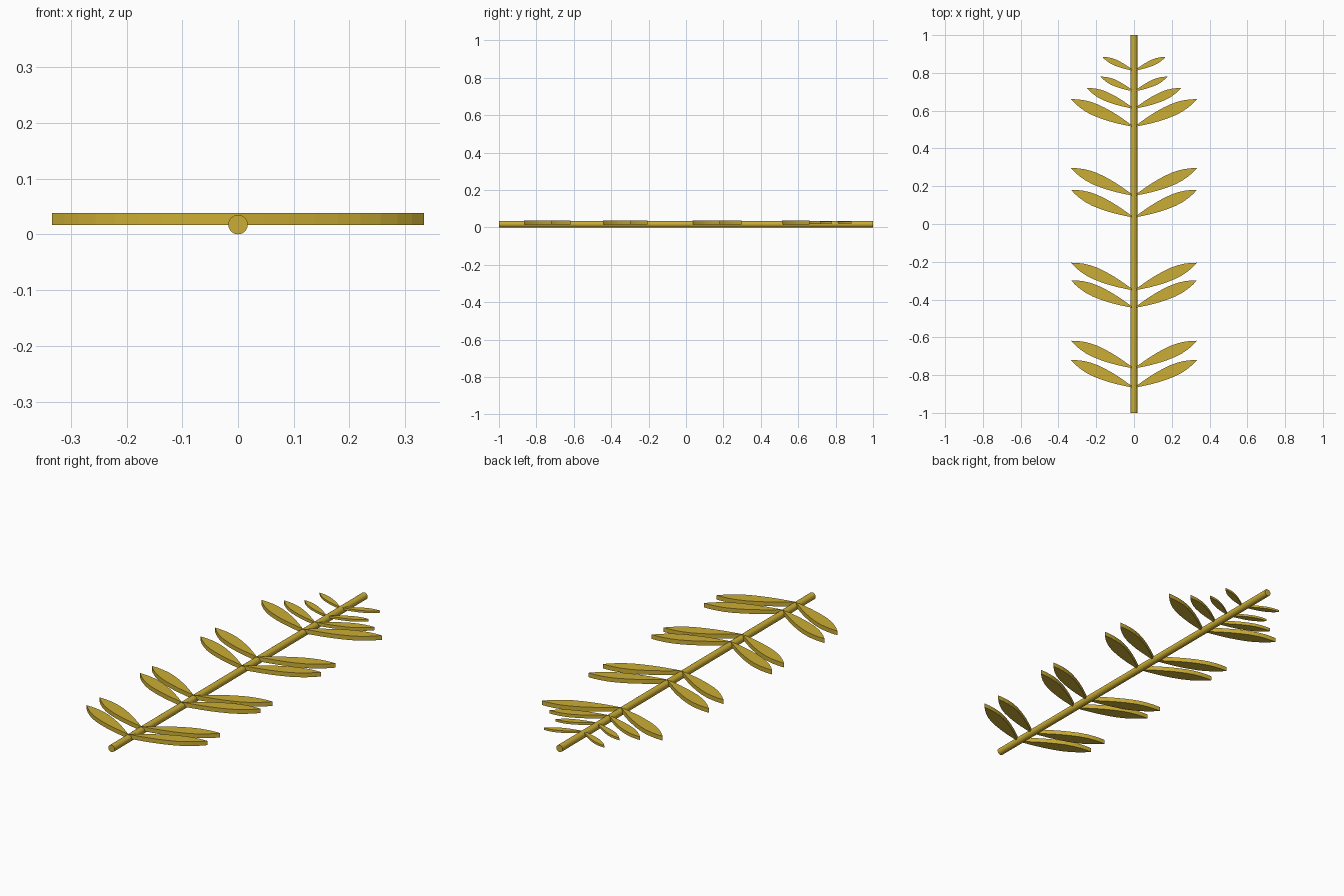
import bpy, bmesh, math

if "Cube" in bpy.data.objects:
    bpy.data.objects.remove(bpy.data.objects["Cube"])

gold = bpy.data.materials.new("gold")
gold.diffuse_color = (0.6, 0.42, 0.035, 1)
gold.use_nodes = True
gold.node_tree.nodes["Principled BSDF"].inputs["Base Color"].default_value = gold.diffuse_color

# Straight round stem lying along y
bpy.ops.mesh.primitive_cylinder_add(vertices=24, radius=0.0175, depth=2,
                                    location=(0, 0, 0.0175),
                                    rotation=(math.pi / 2, 0, 0))
stem = bpy.context.object
stem.name = "stem"
stem.data.materials.append(gold)
bpy.ops.object.shade_smooth_by_angle(angle=math.radians(40))

# Half widths of a leaf along its midrib (fraction of length, half width)
WIDTHS = [(0.12, 0.010), (0.25, 0.0195), (0.38, 0.0265), (0.5, 0.0305),
          (0.62, 0.032), (0.73, 0.029), (0.83, 0.022), (0.92, 0.012)]
TIP_X, TIP_Y, THICK, MID_Z = 0.334, 0.147, 0.0215, 0.0275


def leaf(name, base_y, scale, side):
    length = math.hypot(TIP_X, TIP_Y)
    ux, uy = TIP_X / length, TIP_Y / length
    outline = [(0, 0)] + [(t * length, -w) for t, w in WIDTHS] + [(length, 0)]
    outline += [(t * length, w) for t, w in reversed(WIDTHS)]
    bm = bmesh.new()
    verts = [bm.verts.new((side * scale * (a * ux - b * uy),
                           scale * (a * uy + b * ux),
                           -scale * THICK / 2)) for a, b in outline]
    face = bm.faces.new(verts)
    ext = bmesh.ops.extrude_face_region(bm, geom=[face])
    top = [v for v in ext["geom"] if isinstance(v, bmesh.types.BMVert)]
    bmesh.ops.translate(bm, verts=top, vec=(0, 0, scale * THICK))
    bmesh.ops.recalc_face_normals(bm, faces=bm.faces)
    mesh = bpy.data.meshes.new(name)
    bm.to_mesh(mesh)
    bm.free()
    mesh.materials.append(gold)
    obj = bpy.data.objects.new(name, mesh)
    obj.location = (0, base_y, MID_Z)
    bpy.context.collection.objects.link(obj)


# Mirrored leaf pairs, shrinking toward the tip: (base y, scale)
PAIRS = [(-0.867, 1), (-0.765, 1), (-0.445, 1), (-0.352, 1), (0.034, 1),
         (0.149, 1), (0.514, 1), (0.61, 0.75), (0.702, 0.53), (0.811, 0.5)]
for i, (y, s) in enumerate(PAIRS, 1):
    leaf(f"leaf_right_{i}", y, s, 1)
    leaf(f"leaf_left_{i}", y, s, -1)
